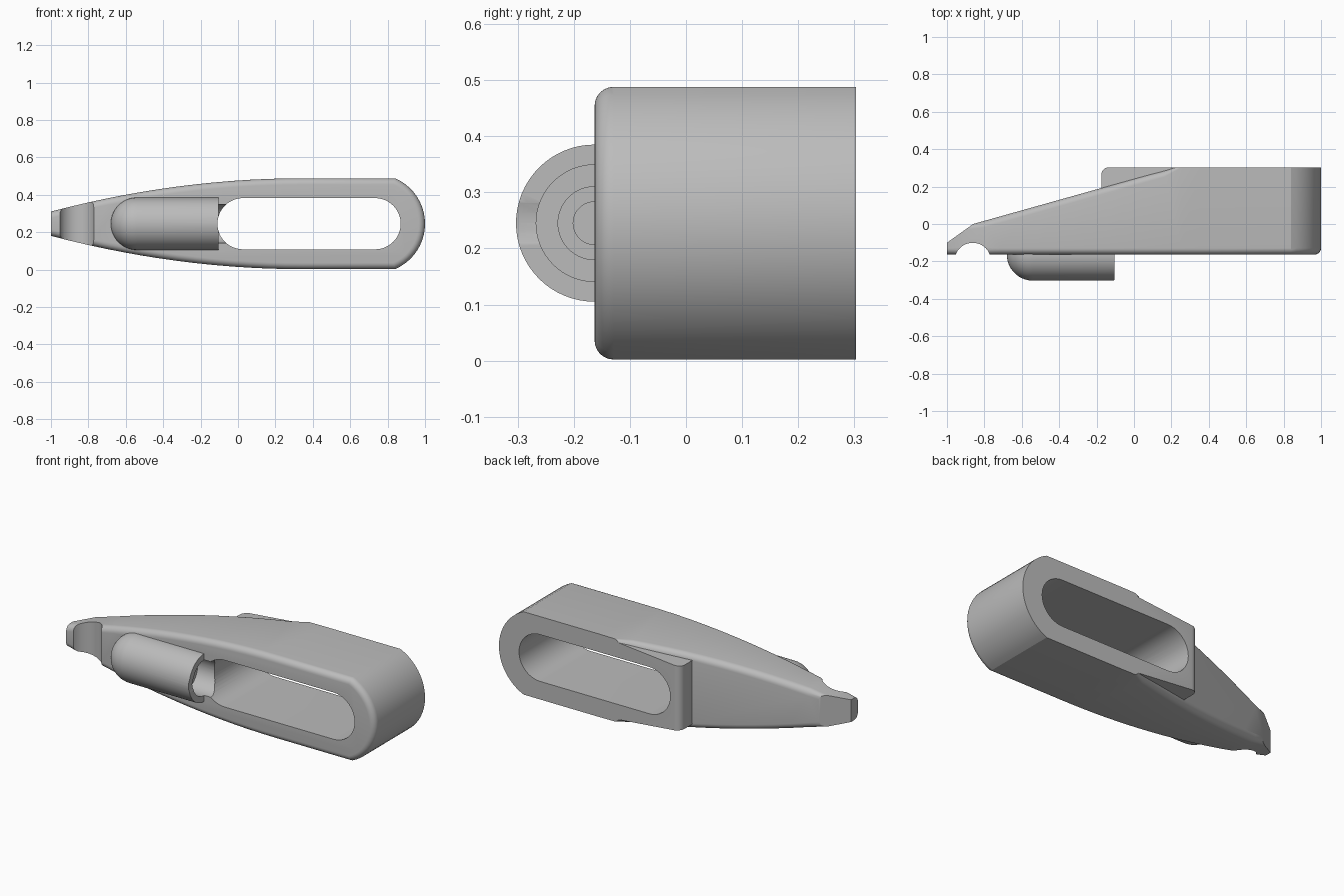
import bpy, bmesh, math
from mathutils import Vector, Matrix

cube = bpy.data.objects.get("Cube")
if cube:
    bpy.data.objects.remove(cube, do_unlink=True)

MID = 0.245       # height of the symmetry plane
FRONT = -0.163
BACK = 0.303

grey = bpy.data.materials.new("plain_grey")
grey.use_nodes = True
colour = (0.5, 0.5, 0.5, 1)
grey.diffuse_color = colour
grey.node_tree.nodes["Principled BSDF"].inputs["Base Color"].default_value = colour


def prism(profile, y0, y1):
    """Extrude an (x, z) outline along y."""
    bm = bmesh.new()
    face = bm.faces.new([bm.verts.new((x, y0, z)) for x, z in profile])
    new = bmesh.ops.extrude_face_region(bm, geom=[face])["geom"]
    for v in new:
        if isinstance(v, bmesh.types.BMVert):
            v.co.y = y1
    bmesh.ops.recalc_face_normals(bm, faces=bm.faces[:])
    return bm


def lathe(profile, steps=64):
    """Revolve an (x, radius) outline around the barrel axis."""
    bm = bmesh.new()
    verts = [bm.verts.new((x, 0, r)) for x, r in profile]
    edges = [bm.edges.new(pair) for pair in zip(verts, verts[1:])]
    bmesh.ops.spin(bm, geom=verts + edges, cent=(0, 0, 0), axis=(1, 0, 0),
                   angle=math.tau, steps=steps)
    bmesh.ops.remove_doubles(bm, verts=bm.verts[:], dist=1e-5)
    bmesh.ops.recalc_face_normals(bm, faces=bm.faces[:])
    bmesh.ops.translate(bm, verts=bm.verts[:], vec=(0, FRONT, MID))
    return bm


def make(name, bm):
    mesh = bpy.data.meshes.new(name)
    bm.to_mesh(mesh)
    bm.free()
    mesh.materials.append(grey)
    obj = bpy.data.objects.new(name, mesh)
    bpy.context.collection.objects.link(obj)
    return obj


def combine(target, tool, operation):
    mod = target.modifiers.new("combine", "BOOLEAN")
    mod.object, mod.operation, mod.solver = tool, operation, "EXACT"
    bpy.ops.object.select_all(action="DESELECT")
    bpy.context.view_layer.objects.active = target
    target.select_set(True)
    bpy.ops.object.modifier_apply(modifier=mod.name)
    bpy.data.objects.remove(tool, do_unlink=True)


def round_edges(bm, test, radius, segments=6):
    edges = [e for e in bm.edges if test(e)]
    bmesh.ops.bevel(bm, geom=edges, offset=radius, segments=segments,
                    profile=0.5, affect="EDGES", clamp_overlap=False)


# Body outline: curved taper to the tip, shallow arc at the wide end
half = [(-1 + 1.35 * i / 14, 0.243 - 0.178 * (1 - i / 14) ** 2) for i in range(15)]
sweep = math.atan2(0.243, 0.104)
half += [(0.736 + 0.264 * math.cos(a), 0.264 * math.sin(a))
         for a in (sweep * (1 - i / 10) for i in range(11))]
outline = [(x, MID + h) for x, h in half]
outline += [(x, MID - h) for x, h in reversed(half[:-1])]
bm = prism(outline, FRONT, BACK)

# Sloping back and blunt tip
slopes = [((-0.86, 0), (0.22, BACK)), ((-1, -0.10), (-0.86, 0))]
for (x0, y0), (x1, y1) in slopes:
    cut = bmesh.ops.bisect_plane(bm, geom=bm.verts[:] + bm.edges[:] + bm.faces[:],
                                 plane_co=(x0, y0, 0),
                                 plane_no=(y0 - y1, x1 - x0, 0), clear_outer=True)
    rim = [g for g in cut["geom_cut"] if isinstance(g, bmesh.types.BMEdge)]
    bmesh.ops.holes_fill(bm, edges=rim, sides=0)
bmesh.ops.recalc_face_normals(bm, faces=bm.faces[:])
bm.normal_update()
slope_dir = Vector((-BACK, 1.08, 0)).normalized()


def is_rounded(e):
    if len(e.link_faces) != 2:
        return False
    at_front = all(abs(v.co.y - FRONT) < 1e-4 for v in e.verts)
    at_tip = all(v.co.x < -0.999 for v in e.verts)
    on_slope = any(f.normal.dot(slope_dir) > 0.999 for f in e.link_faces)
    runs_along = abs(e.verts[0].co.x - e.verts[1].co.x) > 0.01
    return (at_front and not at_tip) or (on_slope and runs_along)


round_edges(bm, is_rounded, 0.034)
body = make("body", bm)

# Collar carrying the slot out through the sloping back
collar = prism([(-0.175, MID - 0.187), (0.30, MID - 0.232),
                (0.30, MID + 0.232), (-0.175, MID + 0.187)], 0.0, BACK)
round_edges(collar, lambda e: all(v.co.x < -0.17 for v in e.verts)
            and all(v.co.y > 0.1 for v in e.verts), 0.04)
combine(body, make("collar", collar), "UNION")

# Barrel with a domed end on the front
barrel = [(-0.54 - 0.14 * math.cos(a), 0.14 * math.sin(a))
          for a in (math.pi / 2 * i / 14 for i in range(15))]
barrel += [(-0.105, 0.14), (-0.105, 0)]
combine(body, make("barrel", lathe(barrel)), "UNION")

# Long rounded slot right through
slot = []
for cx, start in ((0.733, -math.pi / 2), (0.027, math.pi / 2)):
    slot += [(cx + 0.137 * math.cos(start + math.pi * i / 24),
              MID + 0.137 * math.sin(start + math.pi * i / 24)) for i in range(25)]
combine(body, make("slot_cutter", prism(slot, -1, 1)), "DIFFERENCE")

# Stepped bore opening from the barrel into the slot
bore = [(-0.42, 0), (-0.42, 0.038), (-0.32, 0.038), (-0.32, 0.065),
        (-0.22, 0.065), (-0.22, 0.104), (0.0, 0.104), (0.0, 0)]
combine(body, make("bore_cutter", lathe(bore)), "DIFFERENCE")

# Round notch near the tip
notch = bmesh.new()
bmesh.ops.create_cone(notch, cap_ends=True, segments=64, radius1=0.0975,
                      radius2=0.0975, depth=1,
                      matrix=Matrix.Translation((-0.862, -0.198, MID)))
combine(body, make("notch_cutter", notch), "DIFFERENCE")

bpy.ops.object.select_all(action="DESELECT")
body.select_set(True)
bpy.context.view_layer.objects.active = body
bpy.ops.object.shade_smooth_by_angle(angle=math.radians(25))
